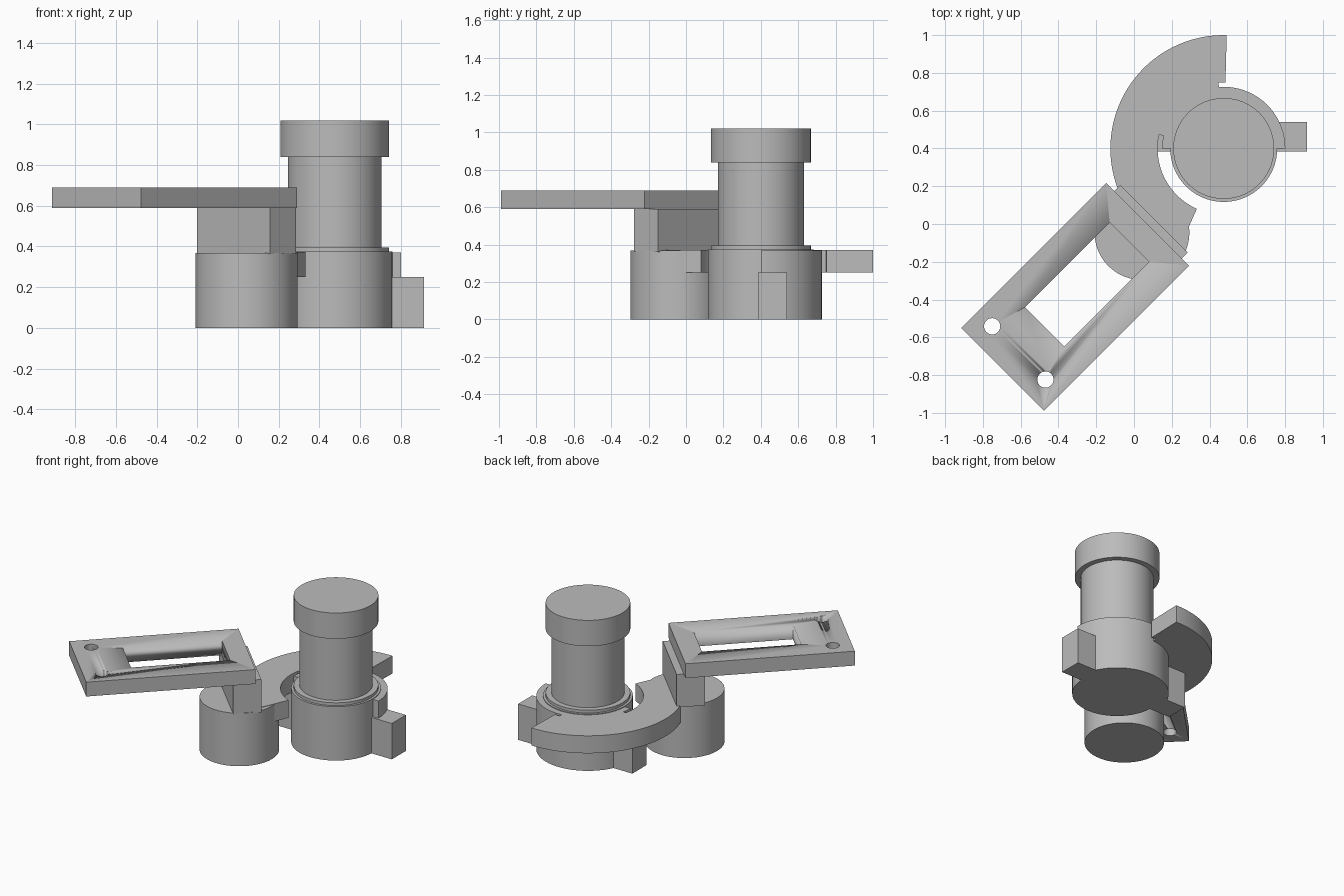
import bpy, bmesh, math
from mathutils import Matrix, Vector

if "Cube" in bpy.data.objects:
    bpy.data.objects.remove(bpy.data.objects["Cube"])

grey = bpy.data.materials.new("plain grey")
grey.diffuse_color = (0.5, 0.5, 0.5, 1)
grey.use_nodes = True
grey.node_tree.nodes["Principled BSDF"].inputs["Base Color"].default_value = grey.diffuse_color

POST = Vector((0.475, 0.4))      # axis of the tall post
DRUM = Vector((0.042, -0.045))   # axis of the short drum
TURN = Matrix.Rotation(math.radians(45), 4, 'Z')  # arm direction


def prism(name, outline, z0, z1):
    """Extrude a closed counter-clockwise outline from z0 to z1."""
    bm = bmesh.new()
    face = bm.faces.new([bm.verts.new((x, y, z0)) for x, y in outline])
    top = bmesh.ops.extrude_face_region(bm, geom=[face])["geom"]
    bmesh.ops.translate(bm, vec=(0, 0, z1 - z0),
                        verts=[v for v in top if isinstance(v, bmesh.types.BMVert)])
    bmesh.ops.recalc_face_normals(bm, faces=bm.faces)
    mesh = bpy.data.meshes.new(name)
    bm.to_mesh(mesh)
    bm.free()
    mesh.materials.append(grey)
    ob = bpy.data.objects.new(name, mesh)
    bpy.context.collection.objects.link(ob)
    bpy.ops.object.select_all(action='DESELECT')
    ob.select_set(True)
    bpy.context.view_layer.objects.active = ob
    bpy.ops.object.shade_smooth_by_angle(angle=math.radians(30))
    return ob


def arc(centre, r, a0, a1, n):
    angles = [math.radians(a0 + (a1 - a0) * i / n) for i in range(n + 1)]
    return [(centre[0] + r * math.cos(a), centre[1] + r * math.sin(a)) for a in angles]


def disc(name, centre, r, z0, z1, n=96):
    return prism(name, arc(centre, r, 0, 360, n)[:-1], z0, z1)


def sector(name, r0, r1, a0, a1, z0, z1, n=64):
    outline = arc(POST, r1, a0, a1, n) + arc(POST, r0, a1, a0, n)
    return prism(name, outline, z0, z1)


def rect(x0, x1, y0, y1):
    return [(x0, y0), (x1, y0), (x1, y1), (x0, y1)]


# Post: base, thin lip, column and cap
disc("post_base", POST, 0.283, 0, 0.375)
disc("post_lip", POST, 0.267, 0.37, 0.395)
disc("post_column", POST, 0.23, 0.39, 0.845)
disc("post_cap", POST, 0.267, 0.84, 1.02)

# Wider rear half of the base, with a tab on each side
sector("rear_collar", 0.27, 0.326, 0, 180, 0, 0.37)
for name, side in (("right_tab", 1), ("left_tab", -1)):
    x0, x1 = sorted((POST.x + side * 0.27, POST.x + side * 0.44))
    prism(name, rect(x0, x1, 0.385, 0.54), 0, 0.25)

# Curved bridge and the web joining it to the collar
sector("curved_bridge", 0.35, 0.6, 88.5, 246, 0.25, 0.372, 96)
sector("bridge_web", 0.31, 0.36, 94.5, 168, 0.25, 0.372)

# Short drum and the block standing on it
disc("drum", DRUM, 0.251, 0, 0.369)
block = prism("arm_block", rect(-0.086, 0.095, -0.307, 0.198), 0.362, 0.592)
block.data.transform(TURN)

# Arm plate with a rectangular window and two round holes
plate = prism("arm_plate", rect(-1.036, 0.049, -0.362, 0.258), 0.59, 0.69)
cutters = [prism("window_cutter", rect(-0.72, -0.0855, -0.197, 0.097), 0.5, 0.8)]
for v in (0.148, -0.251):
    cutters.append(disc("hole_cutter", (-0.914, v), 0.043, 0.5, 0.8, 32))
for cutter in cutters:
    cutter.hide_render = True
    mod = plate.modifiers.new("cut", 'BOOLEAN')
    mod.object = cutter
    mod.solver = 'EXACT'
    bpy.context.view_layer.objects.active = plate
    bpy.ops.object.modifier_move_to_index(modifier=mod.name, index=0)
    bpy.ops.object.modifier_apply(modifier=mod.name)
    bpy.data.objects.remove(cutter)
plate.data.transform(TURN)
